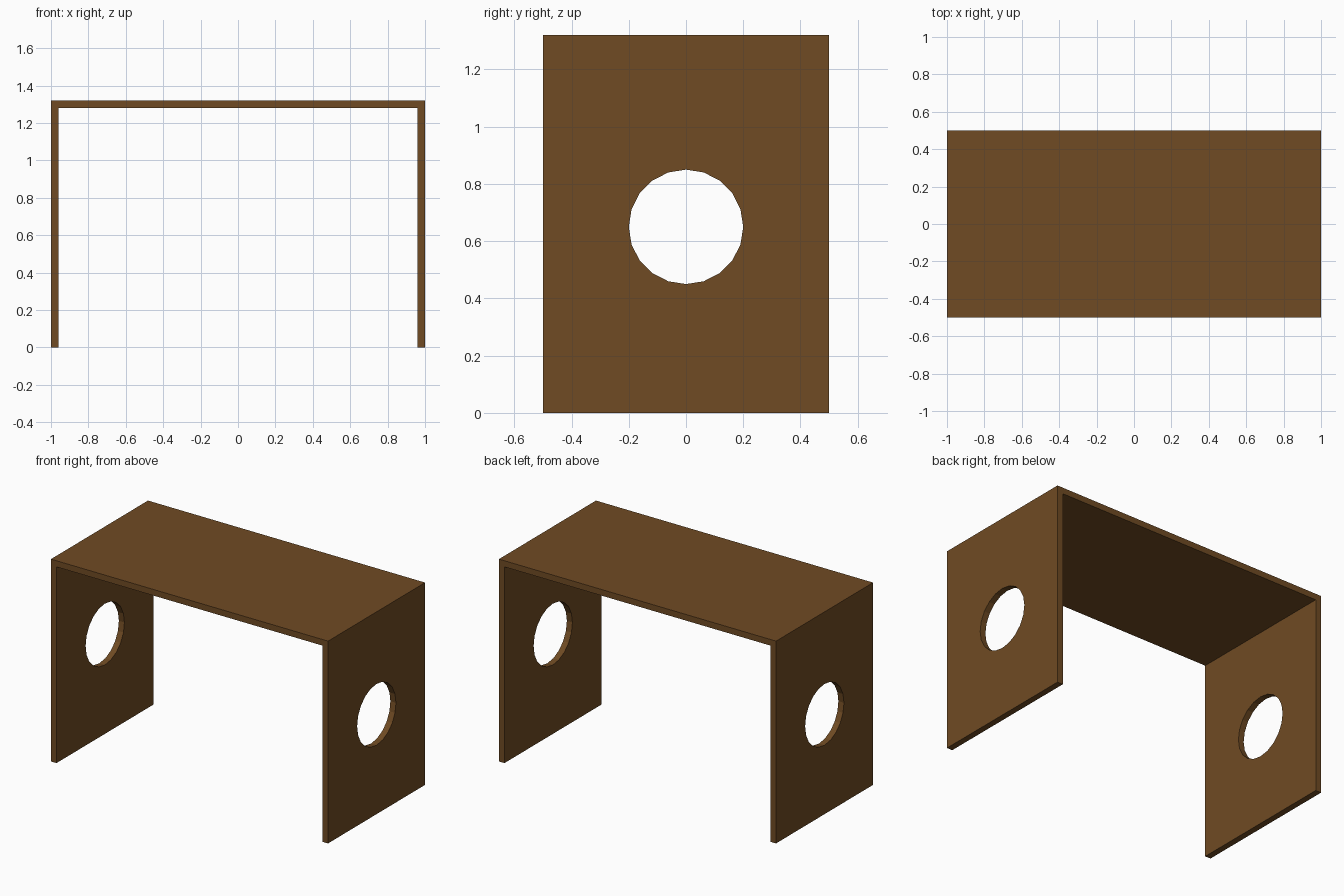
import bpy, bmesh, math
from mathutils import Vector

if "Cube" in bpy.data.objects:
    bpy.data.objects.remove(bpy.data.objects["Cube"])

L, D, H, T = 2.0, 1.01, 1.32, 0.04      # length, depth, height, board thickness
D = 1.0
HOLE_Z, HOLE_R, HOLE_SIDES = 0.65, 0.20, 20

wood = bpy.data.materials.new("brown wood")
wood.diffuse_color = (0.16, 0.07, 0.017, 1)
wood.use_nodes = True
wood.node_tree.nodes["Principled BSDF"].inputs["Base Color"].default_value = wood.diffuse_color


def finish(name, bm):
    bmesh.ops.recalc_face_normals(bm, faces=bm.faces)
    mesh = bpy.data.meshes.new(name)
    bm.to_mesh(mesh)
    bm.free()
    mesh.materials.append(wood)
    obj = bpy.data.objects.new(name, mesh)
    bpy.context.collection.objects.link(obj)
    return obj


def loop(bm, points):
    verts = [bm.verts.new(p) for p in points]
    return [bm.edges.new((v, verts[(i + 1) % len(verts)])) for i, v in enumerate(verts)]


# Table top board, full length, resting on the side panels
bm = bmesh.new()
bmesh.ops.create_cube(bm, size=1)
bmesh.ops.scale(bm, vec=(L, D, T), verts=bm.verts)
bmesh.ops.translate(bm, vec=(0, 0, H - T / 2), verts=bm.verts)
finish("table_top", bm)


# Side panel: rectangle with a round hole, extruded to board thickness
def side_panel(name, x):
    bm = bmesh.new()
    y, top = D / 2, H - T
    edges = loop(bm, [(x, -y, 0), (x, y, 0), (x, y, top), (x, -y, top)])
    step = math.tau / HOLE_SIDES
    edges += loop(bm, [(x, HOLE_R * math.sin(i * step), HOLE_Z + HOLE_R * math.cos(i * step))
                       for i in range(HOLE_SIDES)])
    bmesh.ops.triangle_fill(bm, edges=edges, use_beauty=True, normal=Vector((1, 0, 0)))
    new = bmesh.ops.extrude_face_region(bm, geom=bm.faces[:], use_keep_orig=True)["geom"]
    bmesh.ops.translate(bm, vec=(T, 0, 0),
                        verts=[g for g in new if isinstance(g, bmesh.types.BMVert)])
    finish(name, bm)


side_panel("left_side_panel", -L / 2)
side_panel("right_side_panel", L / 2 - T)
